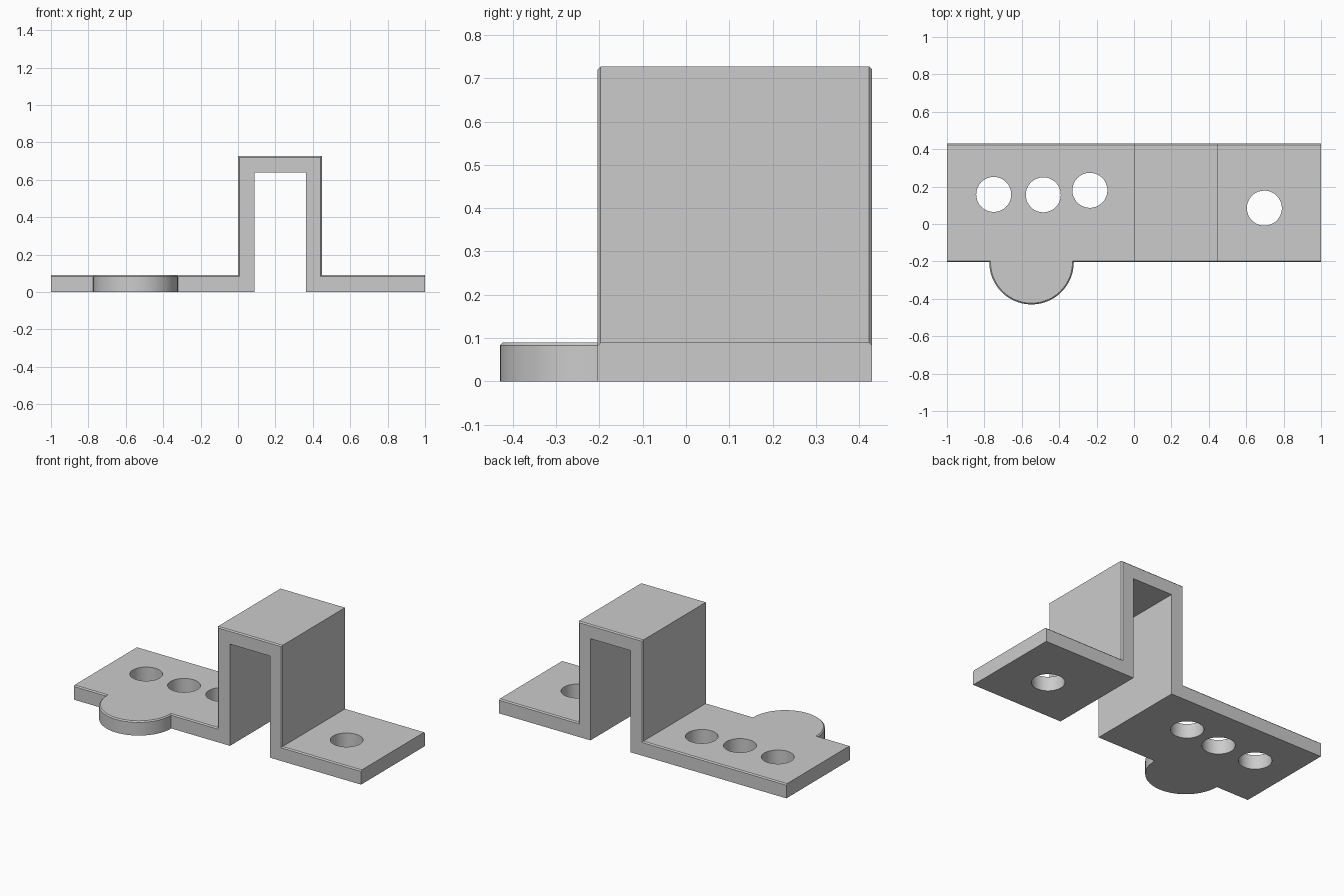
import bpy, bmesh, math
from mathutils import Vector

if "Cube" in bpy.data.objects:
    bpy.data.objects.remove(bpy.data.objects["Cube"])

T, TOP = 0.09, 0.727            # sheet thickness, bridge height
Y0, Y1 = -0.204, 0.43           # front and back of the strip
TAB_X, TAB_R = -0.548, 0.226
HOLE_R = 0.0935


def prism(name, points, offset):
    """Closed solid from a planar outline swept along offset."""
    bm = bmesh.new()
    face = bm.faces.new([bm.verts.new(p) for p in points])
    new = bmesh.ops.extrude_face_region(bm, geom=[face], use_keep_orig=True)["geom"]
    bmesh.ops.translate(bm, vec=Vector(offset),
                        verts=[g for g in new if isinstance(g, bmesh.types.BMVert)])
    bmesh.ops.recalc_face_normals(bm, faces=bm.faces)
    mesh = bpy.data.meshes.new(name)
    bm.to_mesh(mesh)
    bm.free()
    obj = bpy.data.objects.new(name, mesh)
    bpy.context.collection.objects.link(obj)
    return obj


def combine(target, tool, operation):
    """Apply a boolean and discard the tool."""
    tool.hide_render = True
    mod = target.modifiers.new(operation, 'BOOLEAN')
    mod.operation, mod.object, mod.solver = operation, tool, 'EXACT'
    bpy.context.view_layer.objects.active = target
    bpy.ops.object.modifier_apply(modifier=mod.name)
    bpy.data.objects.remove(tool)


def arc(cx, cy, r, a0, a1, n, z, closed=False):
    count = n if closed else n + 1
    return [(cx + r * math.cos(a0 + (a1 - a0) * i / n),
             cy + r * math.sin(a0 + (a1 - a0) * i / n), z) for i in range(count)]


# Hat-shaped strip
profile = [(-1, 0), (-1, T), (0, T), (0, TOP), (0.449, TOP), (0.449, T), (1, T), (1, 0),
           (0.364, 0), (0.364, 0.64), (0.087, 0.64), (0.087, 0)]
bracket = prism("bracket", [(x, Y0, z) for x, z in profile], (0, Y1 - Y0, 0))

# Rounded tab on the front of the left flange
outline = arc(TAB_X, Y0, TAB_R, math.pi, 2 * math.pi, 48, 0)
outline += [(TAB_X + TAB_R, 0, 0), (TAB_X - TAB_R, 0, 0)]
combine(bracket, prism("tab", outline, (0, 0, T)), 'UNION')

# Small chamfer along the front and back edges of the upper skin
bm = bmesh.new()
bm.from_mesh(bracket.data)
bmesh.ops.remove_doubles(bm, verts=bm.verts, dist=1e-5)
bmesh.ops.dissolve_limit(bm, angle_limit=math.radians(0.5), verts=bm.verts, edges=bm.edges)


def on_skin(v):
    x, z = v.co.x, v.co.z
    return z > T - 0.001 and (x < 0.01 or x > 0.44 or z > 0.7)


rim = [e for e in bm.edges if all(on_skin(v) for v in e.verts)
       and abs(e.verts[0].co.y - e.verts[1].co.y) < 0.1]
bmesh.ops.bevel(bm, geom=rim, offset=0.007, offset_type='OFFSET', segments=1,
                profile=0.5, affect='EDGES')
bm.to_mesh(bracket.data)
bm.free()

# Screw holes
for x, y in [(-0.75, 0.158), (-0.485, 0.156), (-0.236, 0.18), (0.697, 0.085)]:
    ring = arc(x, y, HOLE_R, 0, 2 * math.pi, 64, -0.1, closed=True)
    combine(bracket, prism("hole_cutter", ring, (0, 0, 0.3)), 'DIFFERENCE')

bpy.ops.object.select_all(action='DESELECT')
bracket.select_set(True)
bpy.context.view_layer.objects.active = bracket
bpy.ops.object.shade_smooth_by_angle(angle=math.radians(30))
